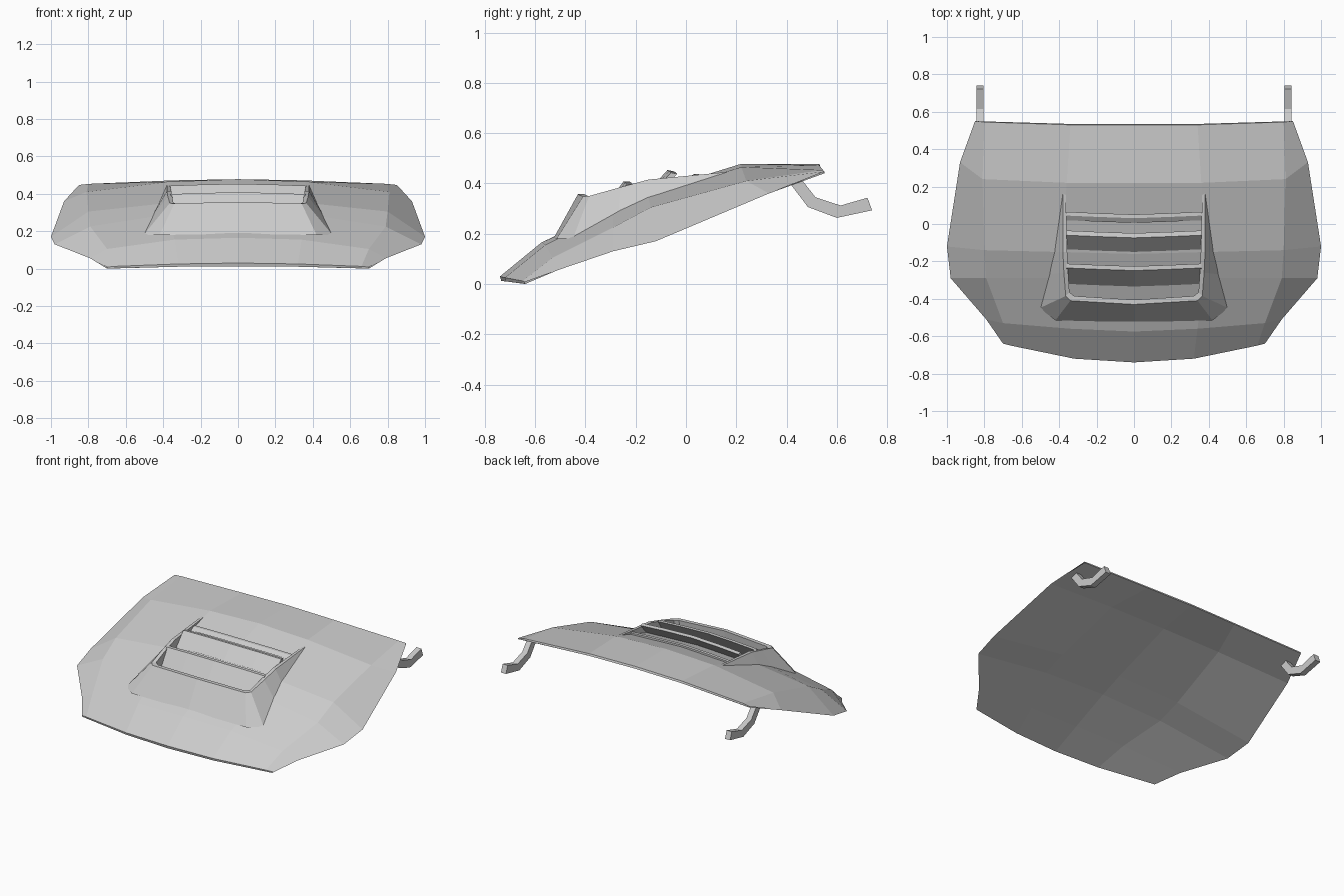
import bpy, bmesh

def make(name, verts, faces, mirror=False):
    me = bpy.data.meshes.new(name)
    me.from_pydata(verts, [], faces)
    ob = bpy.data.objects.new(name, me)
    bpy.context.collection.objects.link(ob)
    if mirror:
        m = ob.modifiers.new("mirror", 'MIRROR')
        m.use_clip = True
    return ob

def loft(name, rows, mirror=False, flip=False, closed=False, caps=False):
    n = len(rows[0])
    verts = [p for r in rows for p in r]
    faces = []
    for i in range(len(rows) - 1):
        for j in range(n if closed else n - 1):
            k = (j + 1) % n
            f = (i*n + j, i*n + k, (i+1)*n + k, (i+1)*n + j)
            faces.append(f[::-1] if flip else f)
    if caps:
        faces += [tuple(range(n))[::-1], tuple(range(len(verts) - n, len(verts)))]
    return make(name, verts, faces, mirror)

def fix_normals(ob):
    bm = bmesh.new()
    bm.from_mesh(ob.data)
    bmesh.ops.recalc_face_normals(bm, faces=bm.faces)
    bm.to_mesh(ob.data)
    bm.free()

# Hood panel: rows from nose lip to rear lip, each from centreline to edge
loft("hood_panel", [
    [(0, -.735, .012), (.32, -.716, .010), (.66, -.648, .002), (.70, -.64, 0)],
    [(0, -.74, .03), (.32, -.72, .025), (.66, -.65, .012), (.70, -.64, .008)],
    [(0, -.575, .165), (.34, -.56, .155), (.70, -.53, .105), (.79, -.51, .055)],
    [(0, -.29, .30), (.37, -.29, .29), (.79, -.29, .225), (.98, -.29, .13)],
    [(0, -.16, .36), (.38, -.15, .35), (.80, -.14, .305), (1.0, -.12, .17)],
    [(0, .22, .478), (.36, .22, .465), (.81, .24, .41), (.93, .33, .36)],
    [(0, .53, .478), (.34, .53, .472), (.80, .545, .453), (.85, .55, .447)],
    [(0, .535, .465), (.34, .535, .46), (.80, .547, .443), (.85, .55, .44)],
], mirror=True)

# Shallow underside skin closing the panel
loft("hood_underside", [
    [(0, -.735, .012), (.32, -.716, .010), (.70, -.64, 0)],
    [(0, -.54, .10), (.36, -.53, .092), (.79, -.51, .055)],
    [(0, -.29, .21), (.45, -.29, .195), (.98, -.29, .13)],
    [(0, -.14, .27), (.45, -.13, .25), (1.0, -.12, .17)],
    [(0, .28, .415), (.42, .29, .405), (.93, .33, .36)],
    [(0, .535, .465), (.34, .535, .46), (.85, .55, .44)],
], mirror=True, flip=True)

# Scoop surround: outer base, outer rim, inner rim, inner base
loft("scoop_surround", [
    [(0, -.525, .185), (.42, -.515, .18), (.505, -.45, .18), (.465, -.27, .27),
     (.43, -.15, .335), (.385, .16, .435)],
    [(0, -.43, .357), (.34, -.41, .348), (.365, -.385, .35), (.375, -.26, .385),
     (.38, -.15, .415), (.38, .17, .446)],
    [(0, -.405, .357), (.32, -.385, .348), (.345, -.365, .35), (.352, -.26, .385),
     (.357, -.15, .415), (.365, .17, .446)],
    [(0, -.41, .24), (.32, -.395, .24), (.345, -.375, .24), (.352, -.26, .29),
     (.357, -.15, .34), (.365, .16, .43)],
], mirror=True)

# Louvre slats across the scoop: thin leaning plates, slightly bowed
slats = [
    ("front_slat", [(-.33, .275), (-.245, .398), (-.222, .398), (-.30, .275)]),
    ("middle_slat", [(-.145, .36), (-.07, .443), (-.045, .438), (-.115, .36)]),
    ("rear_slat", [(.01, .41), (.035, .427), (.055, .427), (.055, .41)]),
]
for name, prof in slats:
    rows = [[(x, y + dy, z + dz) for y, z in prof] for x, dy, dz in
            [(-.36, .01, 0), (-.2, .003, .006), (0, -.004, .01),
             (.2, .003, .006), (.36, .01, 0)]]
    fix_normals(loft(name, rows, closed=True, caps=True))

# Rear hinge arms
arm = [(.41, .405), (.485, .306), (.60, .263), (.74, .293),
       (.722, .343), (.615, .312), (.515, .345), (.46, .415)]
n = len(arm)
for side, s in (("left", -1), ("right", 1)):
    verts = [(s * x, y, z) for x in (.805, .842) for y, z in arm]
    faces = [(i, i + n, (i + 1) % n + n, (i + 1) % n) for i in range(n)]
    for i in range(3):
        q = (i, i + 1, n - 2 - i, n - 1 - i)
        faces += [q[::-1], tuple(v + n for v in q)]
    fix_normals(make("hinge_arm_" + side, verts, faces))
